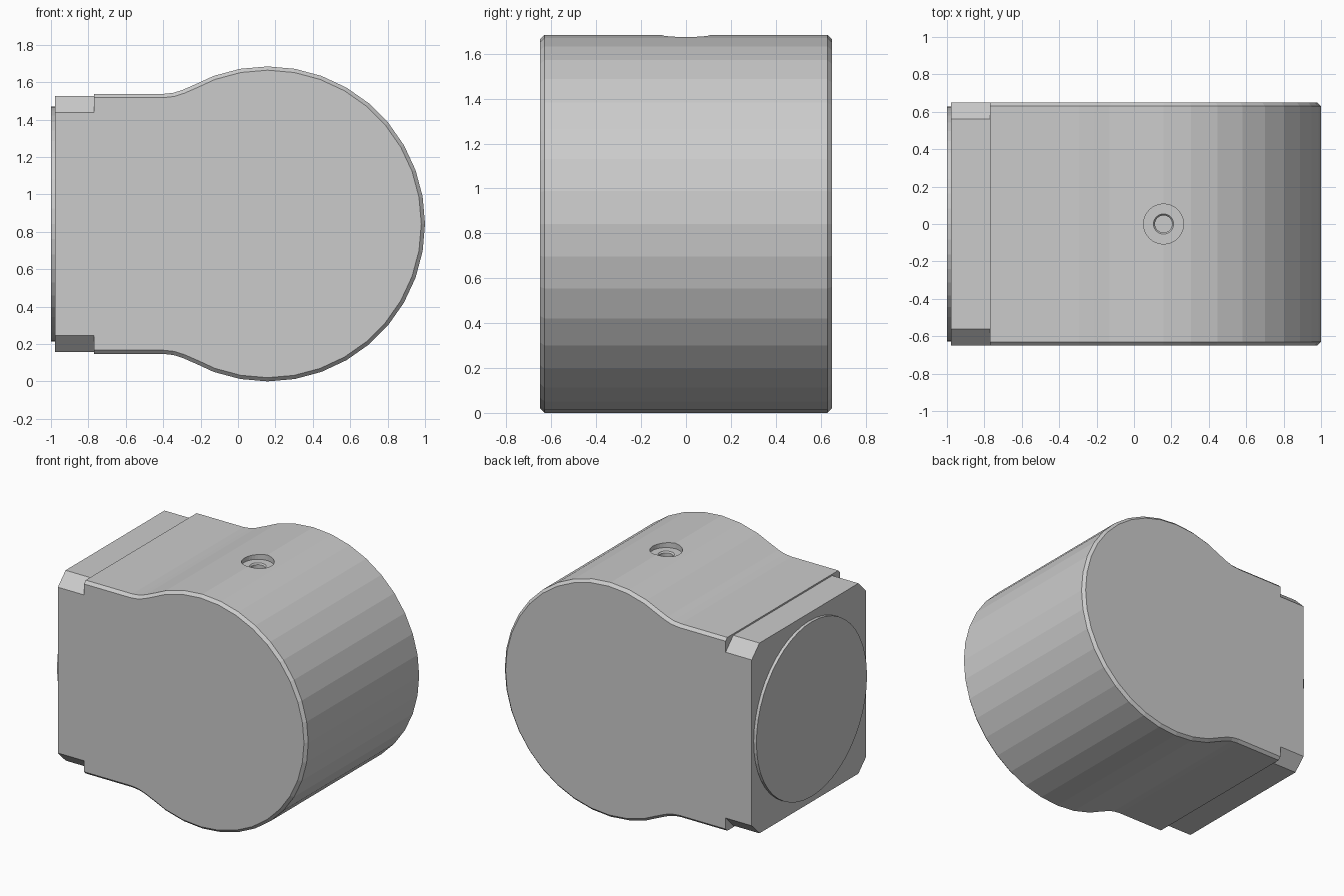
import bpy, bmesh
from math import sin, cos, radians, pi
from mathutils import Vector

if "Cube" in bpy.data.objects:
    bpy.data.objects.remove(bpy.data.objects["Cube"])

CX, CZ, R = 0.158, 0.842, 0.842   # round end centre and radius
HALF_Y, CH = 0.65, 0.02           # half depth and edge chamfer
STEP_X, FLANGE_X = -0.77, -0.978

# Half outline: straight wall, concave blend, round end; then mirrored about CZ
upper = [(STEP_X, CZ + 0.695), (-0.40, CZ + 0.695), (-0.345, CZ + 0.701),
         (-0.295, CZ + 0.717), (-0.215, CZ + 0.752)]
upper += [(CX + R * cos(radians(a)), CZ + R * sin(radians(a))) for a in range(110, 0, -10)]
outline = upper + [(CX + R, CZ)] + [(x, 2 * CZ - z) for x, z in reversed(upper)]
outline = [Vector(p) for p in outline]


def inset(points, d):
    out = []
    for i, p in enumerate(points):
        t = points[min(i + 1, len(points) - 1)] - points[max(i - 1, 0)]
        n = Vector((t.y, -t.x)).normalized()
        if i in (0, len(points) - 1):
            n = Vector((0, -1 if i == 0 else 1))
        out.append(p + n * d)
    return out


def bridge(bm, a, b, closed=True):
    n = len(a)
    for i in range(n if closed else n - 1):
        j = (i + 1) % n
        bm.faces.new((a[i], a[j], b[j], b[i]))


def finish(bm, name):
    bmesh.ops.recalc_face_normals(bm, faces=bm.faces)
    mesh = bpy.data.meshes.new(name)
    bm.to_mesh(mesh)
    bm.free()
    obj = bpy.data.objects.new(name, mesh)
    bpy.context.collection.objects.link(obj)
    return obj


# Main body with chamfered side faces
bm = bmesh.new()
small = inset(outline, CH)
rings = [[bm.verts.new((p.x, y, p.y)) for p in pts]
         for pts, y in ((small, -HALF_Y), (outline, CH - HALF_Y),
                        (outline, HALF_Y - CH), (small, HALF_Y))]
for a, b in zip(rings, rings[1:]):
    bridge(bm, a, b, closed=False)
bm.faces.new(rings[0])
bm.faces.new(rings[-1])

# Flange: octagonal section joined to the open end of the body
body_end = [r[0] for r in rings] + [r[-1] for r in reversed(rings)]
c, hz = 0.088, 0.684
top = [(-HALF_Y, hz - c), (c - HALF_Y, hz), (HALF_Y - c, hz), (HALF_Y, hz - c)]
section = top + [(y, -z) for y, z in reversed(top)]
oct_in, oct_out = [[bm.verts.new((x, y, CZ + z)) for y, z in section]
                   for x in (STEP_X, FLANGE_X)]
bridge(bm, body_end, oct_in)
bridge(bm, oct_in, oct_out)

# Raised round mounting face on the flange
N = 48
base, face = [[bm.verts.new((x, 0.628 * cos(2 * pi * i / N), CZ + 0.628 * sin(2 * pi * i / N)))
               for i in range(N)] for x in (FLANGE_X, -1.0)]
bridge(bm, base, face)
bm.faces.new(face)
rim = [e for loop in (oct_out, base) for e in
       (bm.edges.get((loop[i], loop[(i + 1) % len(loop)])) for i in range(len(loop)))]
bmesh.ops.triangle_fill(bm, edges=rim, use_beauty=True, normal=(-1, 0, 0))
housing = finish(bm, "housing")

# Counterbored screw hole in the top, cut with a turned profile
bm = bmesh.new()
H = 2 * CZ
turned = [(0.107, H + 0.1), (0.107, H - 0.04), (0.054, H - 0.04), (0.046, H - 0.05), (0.046, H - 0.09)]
levels = [[bm.verts.new((CX + r * cos(2 * pi * i / 32), r * sin(2 * pi * i / 32), z))
           for i in range(32)] for r, z in turned]
for a, b in zip(levels, levels[1:]):
    bridge(bm, a, b)
bm.faces.new(levels[0])
bm.faces.new(levels[-1])
cutter = finish(bm, "screw_hole_cutter")
cutter.hide_render = True
cutter.display_type = 'WIRE'

mod = housing.modifiers.new("screw_hole", 'BOOLEAN')
mod.operation = 'DIFFERENCE'
mod.solver = 'EXACT'
mod.object = cutter
bpy.context.view_layer.objects.active = housing
bpy.ops.object.modifier_apply(modifier=mod.name)
bpy.data.objects.remove(cutter)
